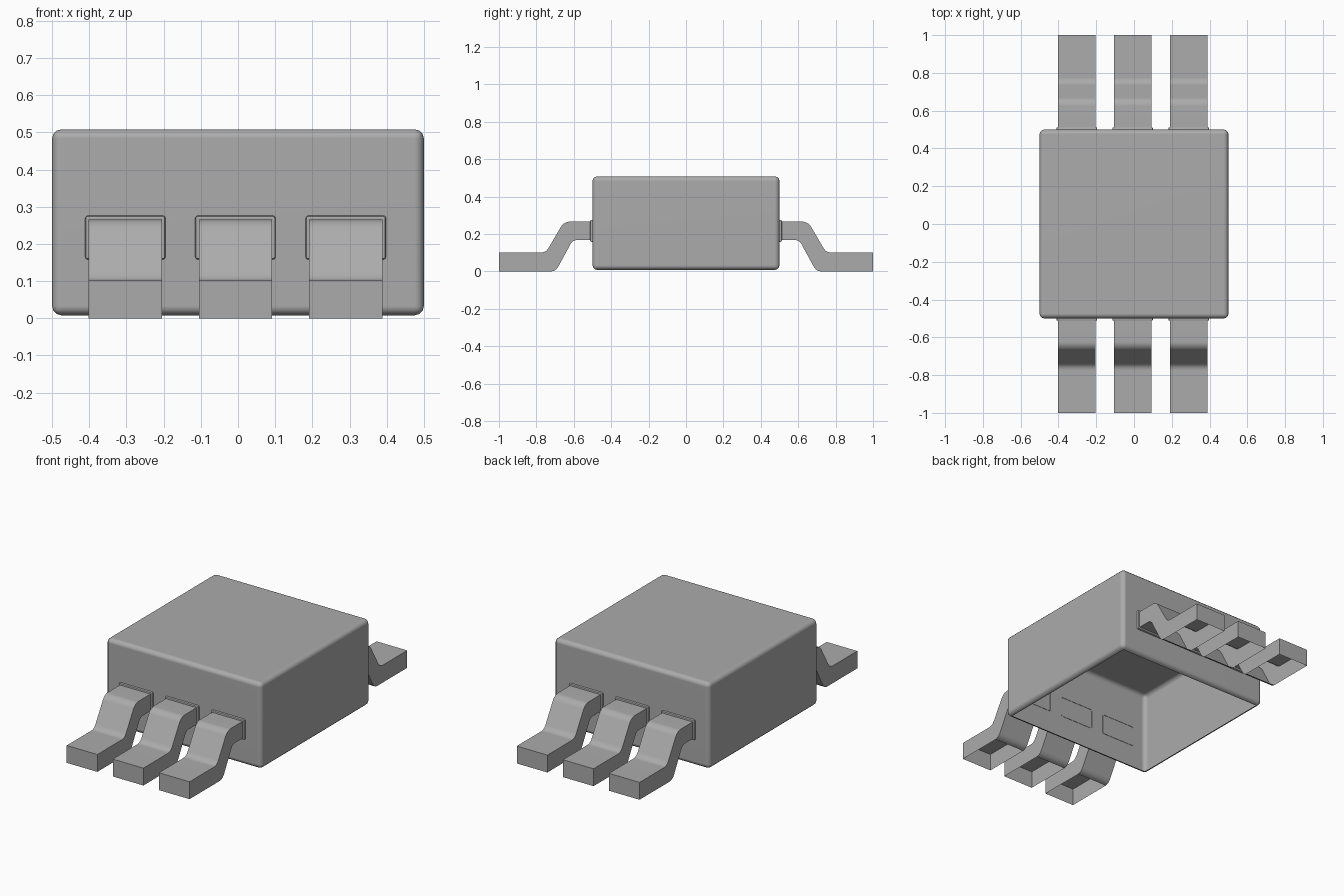
import bpy, bmesh

if "Cube" in bpy.data.objects:
    bpy.data.objects.remove(bpy.data.objects["Cube"])

LEG_X = (-0.303, -0.007, 0.290)
LEG_W = 0.197

# Dark grey shared by all parts
grey = bpy.data.materials.new("dark_grey")
grey.diffuse_color = (0.41, 0.41, 0.41, 1)
grey.use_nodes = True
grey.node_tree.nodes["Principled BSDF"].inputs["Base Color"].default_value = grey.diffuse_color


def finish(bm, name, mirror=True):
    """Make the object, front and back when mirrored, with flat large faces."""
    bmesh.ops.recalc_face_normals(bm, faces=bm.faces)
    if name != "collar":  # housing and feet are open underneath
        z0 = min(v.co.z for v in bm.verts)
        under = [f for f in bm.faces if all(v.co.z < z0 + 0.001 for v in f.verts)]
        bmesh.ops.delete(bm, geom=under, context='FACES_ONLY')
    me = bpy.data.meshes.new(name)
    bm.to_mesh(me)
    bm.free()
    me.materials.append(grey)
    ob = bpy.data.objects.new(name, me)
    bpy.context.collection.objects.link(ob)
    bpy.ops.object.select_all(action='DESELECT')
    ob.select_set(True)
    bpy.context.view_layer.objects.active = ob
    bpy.ops.object.shade_smooth_by_angle(angle=0.7)
    weighted = ob.modifiers.new("flat_faces", 'WEIGHTED_NORMAL')
    weighted.keep_sharp = True
    if mirror:
        m = ob.modifiers.new("front_and_back", 'MIRROR')
        m.use_axis = (False, True, False)
        m.use_mirror_merge = False
    return ob


# Housing: rounded box, open underneath
bm = bmesh.new()
bmesh.ops.create_cube(bm, size=1)
for v in bm.verts:
    v.co.z = 0.008 if v.co.z < 0 else 0.508
bmesh.ops.bevel(bm, geom=bm.edges[:], offset=0.025, segments=3,
                profile=0.5, affect='EDGES')
finish(bm, "housing", mirror=False)

# Gull-wing leg outline in side view, as matching top and bottom points
top = [(0.50, 0.266), (0.625, 0.266), (0.642, 0.262), (0.657, 0.253),
       (0.668, 0.240), (0.735, 0.125), (0.747, 0.110), (0.760, 0.103),
       (0.775, 0.101), (1.0, 0.101)]
bottom = [(0.50, 0.168), (0.585, 0.168), (0.597, 0.165), (0.607, 0.159),
          (0.615, 0.150), (0.682, 0.027), (0.693, 0.012), (0.705, 0.004),
          (0.720, 0.0), (1.0, 0.0)]

for i, x in enumerate(LEG_X, 1):
    # Leg
    bm = bmesh.new()
    ta, tb, bb, ba = [[bm.verts.new((x + s * LEG_W / 2, y, z)) for y, z in pts]
                      for s, pts in ((-1, top), (1, top), (1, bottom), (-1, bottom))]
    for k in range(len(top) - 1):
        for p, q in ((ta, tb), (tb, bb), (bb, ba), (ba, ta)):
            bm.faces.new((p[k], q[k], q[k + 1], p[k + 1]))
    bm.faces.new((ta[-1], tb[-1], bb[-1], ba[-1]))
    finish(bm, f"leg_{i}")

    # Rounded collar where the leg enters the housing, open at the back
    bm = bmesh.new()
    bmesh.ops.create_cube(bm, size=1)
    for v in bm.verts:
        v.co = (x + v.co.x * 0.216, 0.505 + v.co.y * 0.014, 0.217 + v.co.z * 0.118)
    rim = [e for e in bm.edges if all(v.co.y > 0.505 for v in e.verts)
           or abs(e.verts[0].co.y - e.verts[1].co.y) > 0.01]
    bmesh.ops.bevel(bm, geom=rim, offset=0.007, segments=2,
                    profile=0.5, affect='EDGES')
    back = [f for f in bm.faces if all(v.co.y < 0.499 for v in f.verts)]
    bmesh.ops.delete(bm, geom=back, context='FACES_ONLY')
    finish(bm, "collar").name = f"collar_{i}"
